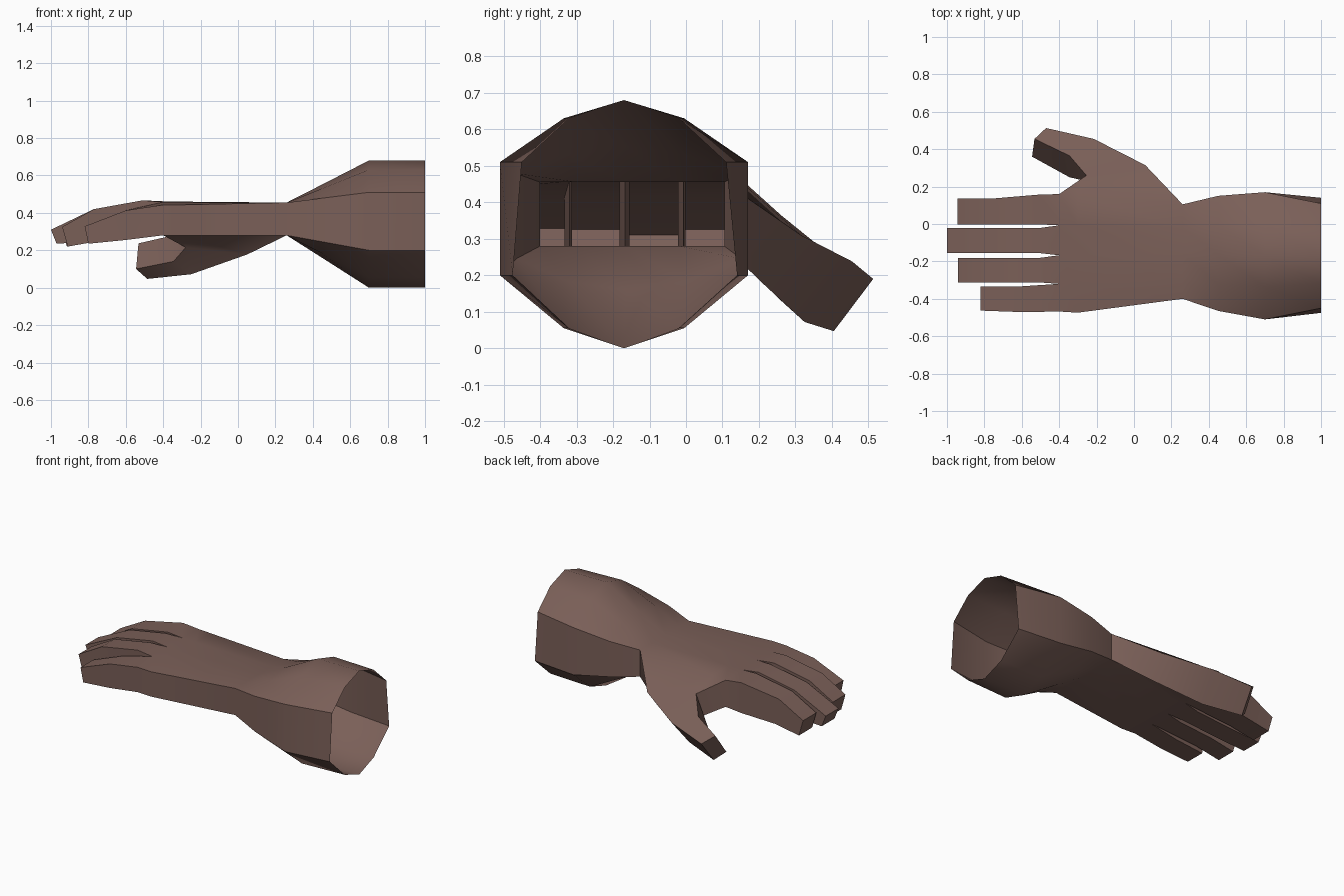
import bpy, bmesh, math

if "Cube" in bpy.data.objects:
    bpy.data.objects.remove(bpy.data.objects["Cube"])

skin = bpy.data.materials.new("brown_skin")
skin.diffuse_color = (0.195, 0.115, 0.097, 1)
skin.use_nodes = True
skin.node_tree.nodes["Principled BSDF"].inputs["Base Color"].default_value = skin.diffuse_color

bm = bmesh.new()


def face(*pts):
    bm.faces.new([bm.verts.new(p) for p in pts])


def loft(rings, closed=True):
    """Join rings of equal length with quads."""
    for a, b in zip(rings, rings[1:]):
        n = len(a)
        for i in range(n if closed else n - 1):
            j = (i + 1) % n
            face(a[i], a[j], b[j], b[i])


def slab_ring(x, ys, tops, bottoms):
    """Ring running along the top, then back along the bottom."""
    top = [(x, y, z) for y, z in zip(ys, tops)]
    low = [(x, y, z) for y, z in zip(ys, bottoms)]
    return top + low[::-1]


# Forearm: open ten-sided cuff narrowing to a flat wrist
tops = [.51, .63, .68, .63, .51]
bottoms = [.20, .055, 0, .055, .20]
cuff = slab_ring(1.0, [-.45, -.32, -.17, -.02, .11], tops, bottoms)
cuff[5], cuff[9] = (1.0, .14, .20), (1.0, -.475, .20)
bulge = slab_ring(.70, [-.51, -.335, -.17, -.005, .17], tops, bottoms)
wrist = slab_ring(.26, [-.40, -.30, -.16, -.02, .105], [.455] * 5, [.28] * 5)
t = .43
middle = [(.45, -.16 + 1.06 * (w[1] + t * (b[1] - w[1]) + .16), w[2] + t * (b[2] - w[2]))
          for w, b in zip(wrist, bulge)]
loft([cuff, bulge, middle, wrist])

# Palm: top and bottom sheets plus the little-finger side
knuckle_y = [-.468, -.32, -.167, -.007, .16]
knuckle_top = [.443, .458, .462, .46, .455]
palm = slab_ring(-.30, [-.474, -.32, -.167, -.01, .152],
                 [.443, .457, .46, .46, .455], [.28] * 5)
knuckles = slab_ring(-.40, knuckle_y, knuckle_top, [.28] * 5)
rows = [wrist, palm, knuckles]
loft([r[:5] for r in rows], closed=False)
loft([r[5:] for r in rows], closed=False)
loft([[r[9], r[0]] for r in rows], closed=False)

# Fingers: y range, then (top x, top z, bottom x, bottom z) for each section
long_mid = [(-.51, .467, -.51, .268), (-.77, .42, -.74, .25)]
fingers = [
    (-.463, -.333, [(-.60, .413, -.60, .255), (-.82, .328, -.80, .235)]),
    (-.312, -.182, long_mid + [(-.94, .325, -.91, .22)]),
    (-.155, -.022, long_mid + [(-1.0, .31, -.97, .235)]),
    (-.002, .135, long_mid + [(-.945, .325, -.915, .22)]),
]
for i, (y0, y1, sections) in enumerate(fingers):
    rings = [[knuckles[i], knuckles[i + 1], knuckles[8 - i], knuckles[9 - i]]]
    for k, (xt, zt, xb, zb) in enumerate(sections):
        # first section keeps the outer edges of the hand flush
        a = y0 - .008 if k == 0 and i == 0 else y0
        b = y1 + .022 if k == 0 and i == 3 else y1
        rings.append([(xt, a, zt), (xt, b, zt), (xb, b, zb), (xb, a, zb)])
    loft(rings)
    face(*rings[-1])

# Thumb: sections ordered outer top, inner top, inner bottom, outer bottom
thumb_base = [(.06, .315, .31), (-.255, .26, .365), (-.28, .235, .215), (.05, .21, .178)]
thumb_joint = [(-.215, .455, .238), (-.345, .365, .28), (-.345, .25, .14), (-.25, .325, .072)]
thumb_tip = [(-.47, .513, .19), (-.532, .455, .237), (-.545, .36, .10), (-.485, .405, .047)]
wt, wb = wrist[4], wrist[5]
pt, pb = palm[4], palm[5]
kt, kb = knuckles[4], knuckles[5]
ot, ct, cb, ob = thumb_base
face(wt, pt, ot)
face(pt, ct, ot)
face(pt, kt, ct)
face(wb, ob, pb)
face(pb, ob, cb)
face(pb, cb, kb)
face(wt, ot, ob, wb)
face(kt, kb, cb, ct)
loft([thumb_base, thumb_joint, thumb_tip])
face(*thumb_tip)

# Weld everything into one skin
bmesh.ops.remove_doubles(bm, verts=bm.verts, dist=.0005)
bmesh.ops.recalc_face_normals(bm, faces=bm.faces)
mesh = bpy.data.meshes.new("hand_and_forearm")
bm.to_mesh(mesh)
bm.free()
mesh.materials.append(skin)
hand = bpy.data.objects.new("hand_and_forearm", mesh)
bpy.context.collection.objects.link(hand)
bpy.context.view_layer.objects.active = hand
hand.select_set(True)
bpy.ops.object.shade_smooth_by_angle(angle=math.radians(40))
